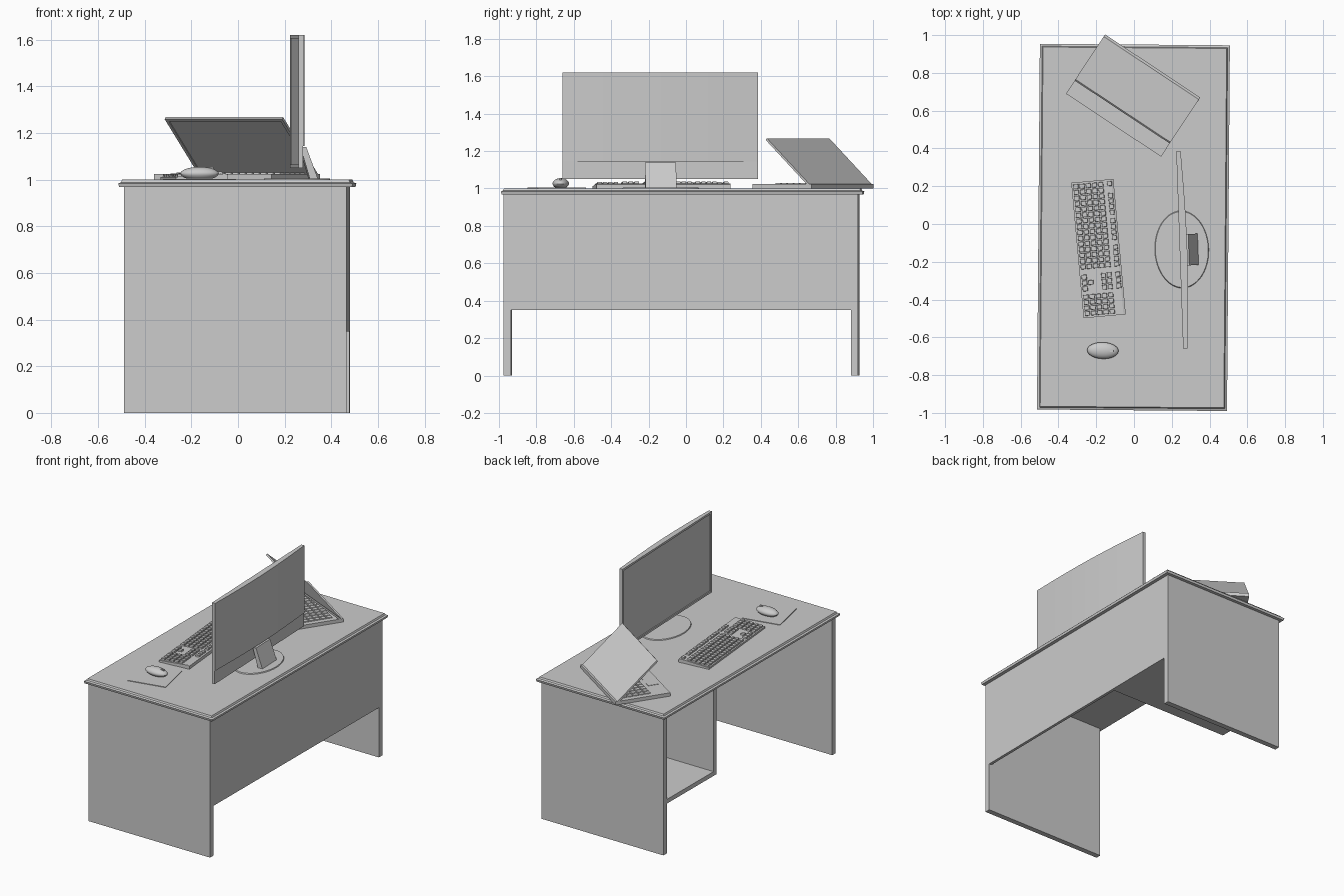
import bpy, bmesh, math
from mathutils import Matrix, Vector

if "Cube" in bpy.data.objects:
    bpy.data.objects.remove(bpy.data.objects["Cube"])

grey = bpy.data.materials.new("plain_grey")
grey.use_nodes = True
COLOUR = (0.6, 0.6, 0.6, 1)
grey.diffuse_color = COLOUR
grey.node_tree.nodes["Principled BSDF"].inputs["Base Color"].default_value = COLOUR


def frame(x, y, z, turn, tilt=0):
    """Placement matrix: turn about z, then tilt about the local y axis (degrees)."""
    return (Matrix.Translation((x, y, z)) @ Matrix.Rotation(math.radians(turn), 4, 'Z')
            @ Matrix.Rotation(math.radians(tilt), 4, 'Y'))


def finish(name, bm, place, smooth=False):
    bmesh.ops.recalc_face_normals(bm, faces=bm.faces)
    me = bpy.data.meshes.new(name)
    bm.to_mesh(me)
    bm.free()
    me.materials.append(grey)
    ob = bpy.data.objects.new(name, me)
    ob.matrix_world = place
    bpy.context.collection.objects.link(ob)
    if smooth:
        bpy.ops.object.select_all(action='DESELECT')
        bpy.context.view_layer.objects.active = ob
        ob.select_set(True)
        bpy.ops.object.shade_smooth_by_angle(angle=math.radians(35))
    return ob


def add_box(bm, lo, hi):
    lo, hi = Vector(lo), Vector(hi)
    m = Matrix.Translation((lo + hi) / 2) @ Matrix.Diagonal((*(hi - lo), 1))
    return bmesh.ops.create_cube(bm, size=1, matrix=m)["verts"]


def box(name, lo, hi, place):
    bm = bmesh.new()
    add_box(bm, lo, hi)
    return finish(name, bm, place)


def prism(name, points, axis, start, end, place, smooth=False):
    """Extrude a 2D outline along y or z."""
    bm = bmesh.new()
    at = (lambda a, b: (a, start, b)) if axis == 'y' else (lambda a, b: (a, b, start))
    face = bm.faces.new([bm.verts.new(at(a, b)) for a, b in points])
    out = bmesh.ops.extrude_face_region(bm, geom=[face])["geom"]
    shift = Vector((0, end - start, 0) if axis == 'y' else (0, 0, end - start))
    bmesh.ops.translate(bm, vec=shift, verts=[v for v in out if isinstance(v, bmesh.types.BMVert)])
    return finish(name, bm, place, smooth)


def inset_panel(name, lo, hi, direction, margin, depth, place):
    """Box with one face inset and sunk, as a screen inside its frame."""
    bm = bmesh.new()
    add_box(bm, lo, hi)
    bm.normal_update()
    faces = [f for f in bm.faces if f.normal.dot(Vector(direction)) > 0.9]
    bmesh.ops.inset_region(bm, faces=faces, thickness=margin, depth=0)
    bmesh.ops.inset_region(bm, faces=faces, thickness=0.001, depth=-depth)
    return finish(name, bm, place)


def add_keys(bm, x0, x1, y0, y1, rows, cols, z0, z1, gap=0.005):
    """Grid of tapered keys; rows run along x, columns along y."""
    dx, dy = (x1 - x0) / rows, (y1 - y0) / cols
    for r in range(rows):
        for c in range(cols):
            x, y = x0 + r * dx, y0 + c * dy
            verts = add_box(bm, (x + gap / 2, y + gap / 2, z0), (x + dx - gap / 2, y + dy - gap / 2, z1))
            mid = Vector((x + dx / 2, y + dy / 2, z1))
            for v in verts:
                if v.co.z > (z0 + z1) / 2:
                    v.co = v.co.lerp(mid, 0.12)


# Desk
desk = frame(-0.003, -0.018, 0, -0.45)
bm = bmesh.new()
rings = []
for z, inset in ((0.968, 0.004), (0.984, 0), (0.989, 0.012), (1.0, 0.017)):
    hx, hy = 0.503 - inset, 0.968 - inset
    rings.append([bm.verts.new((sx * hx, sy * hy, z)) for sx, sy in ((-1, -1), (1, -1), (1, 1), (-1, 1))])
for a, b in zip(rings, rings[1:]):
    for i in range(4):
        j = (i + 1) % 4
        bm.faces.new((a[i], a[j], b[j], b[i]))
bm.faces.new(rings[0])
bm.faces.new(rings[-1])
finish("desk_top", bm, desk)

FRONT, BACK = -0.478, 0.475
for name, y in (("right_side_panel", -0.953), ("left_side_panel", 0.904)):
    box(name, (FRONT, y, 0), (BACK, y + 0.038, 0.968), desk)
box("back_panel", (BACK - 0.02, -0.915, 0.35), (BACK, 0.904, 0.968), desk)
box("cubby_divider", (FRONT, 0.36, 0.35), (BACK - 0.02, 0.39, 0.968), desk)
box("cubby_shelf", (FRONT, 0.39, 0.35), (BACK - 0.02, 0.904, 0.38), desk)

# Monitor
screen = frame(0.255, -0.137, 0, 2)
inset_panel("monitor_frame", (-0.013, -0.523, 1.05), (0.006, 0.523, 1.62), (-1, 0, 0), 0.02, 0.006, screen)
arc = [(0.01 + 0.017 * math.cos(t * math.pi / 24), t * 0.523 / 12) for t in range(-12, 13)]
prism("monitor_back", [(0.004, -0.523)] + arc + [(0.004, 0.523)], 'z', 1.145, 1.62, screen, True)
prism("monitor_neck", [(0.01, 1.14), (0.035, 1.14), (0.085, 1.004), (0.05, 1.004)], 'y', -0.083, 0.083, screen)
bm = bmesh.new()
bmesh.ops.create_cone(bm, cap_ends=True, segments=48, radius1=1, radius2=0.98, depth=1,
                      matrix=Matrix.Diagonal((0.143, 0.205, 0.006, 1)))
finish("monitor_base", bm, frame(0.253, -0.135, 1.003, 2), True)

# Keyboard
prism("keyboard_body", [(-0.112, 0), (0.112, 0), (0.112, 0.022), (0.1, 0.026), (-0.112, 0.012)],
      'y', -0.36, 0.36, frame(-0.188, -0.13, 1, 5.2))
bm = bmesh.new()
blocks = [(-0.105, 0.06, -0.105, 0.352, 5, 15), (-0.105, -0.072, -0.222, -0.128, 1, 3),
          (-0.072, -0.039, -0.19, -0.16, 1, 1), (0, 0.06, -0.222, -0.128, 2, 3),
          (-0.105, 0.06, -0.352, -0.235, 5, 4), (0.075, 0.106, 0.322, 0.352, 1, 1),
          (0.075, 0.106, 0.17, 0.29, 1, 4), (0.075, 0.106, 0.035, 0.155, 1, 4),
          (0.075, 0.106, -0.105, 0.015, 1, 4), (0.075, 0.106, -0.222, -0.128, 1, 3)]
for block in blocks:
    add_keys(bm, *block, 0.012, 0.026)
finish("keyboard_keys", bm, frame(-0.188, -0.13, 1.004, 5.2, -3.5))

# Mouse and pad
box("mouse_pad", (-0.132, -0.132, 0), (0.132, 0.132, 0.004), frame(-0.165, -0.69, 1, 12))
bm = bmesh.new()
bmesh.ops.create_uvsphere(bm, u_segments=32, v_segments=16, radius=1)
for v in bm.verts:
    taper = 1 - 0.12 * max(0, -v.co.z)
    v.co = Vector((0.083 * v.co.x * taper, 0.044 * v.co.y * taper, max(0.03 * v.co.z, -0.02)))
finish("mouse_body", bm, frame(-0.165, -0.67, 1.025, -2), True)
box("mouse_wheel", (0.035, -0.005, 0.02), (0.06, 0.005, 0.03), frame(-0.165, -0.67, 1.025, -2))

# Laptop: local x runs along the width, y from the user edge to the hinge
laptop = frame(-0.005, 0.68, 1, -33.5)
box("laptop_base", (-0.302, -0.188, 0), (0.302, 0.188, 0.024), laptop)
box("laptop_touchpad", (-0.155, -0.165, 0.022), (-0.04, -0.095, 0.026), laptop)
bm = bmesh.new()
add_keys(bm, -0.27, 0.27, -0.07, 0.13, 15, 5, 0.022, 0.03)
finish("laptop_keys", bm, laptop)
hinge = laptop @ Matrix.Translation((0, 0.188, 0.012)) @ Matrix.Rotation(math.radians(-42), 4, 'X')
inset_panel("laptop_lid", (-0.302, -0.383, -0.012), (0.302, 0, 0), (0, 0, -1), 0.02, 0.004, hinge)
